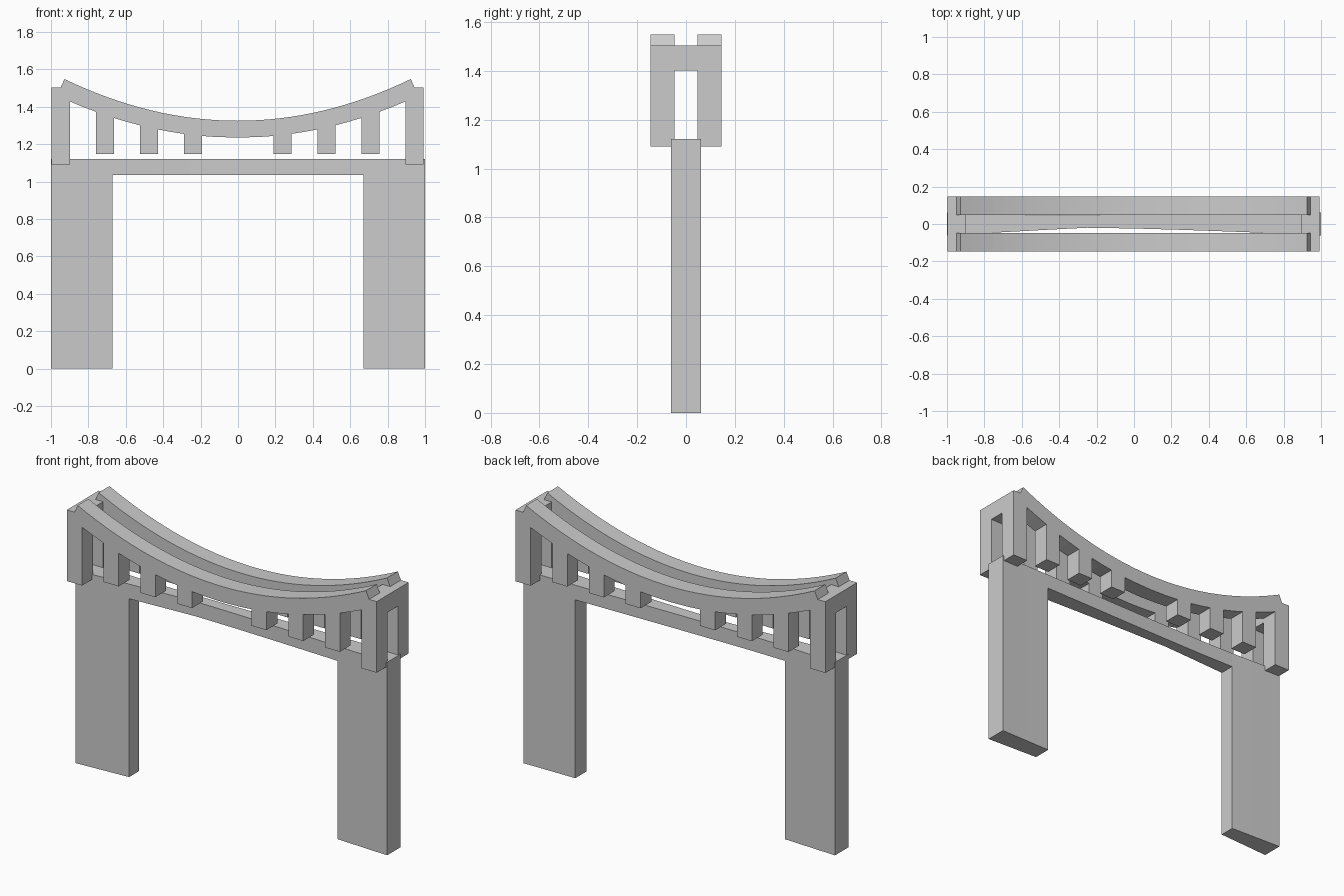
import bpy, bmesh
from mathutils import Vector

if "Cube" in bpy.data.objects:
    bpy.data.objects.remove(bpy.data.objects["Cube"])


def finish(bm, name):
    bmesh.ops.recalc_face_normals(bm, faces=bm.faces)
    mesh = bpy.data.meshes.new(name)
    bm.to_mesh(mesh)
    bm.free()
    obj = bpy.data.objects.new(name, mesh)
    bpy.context.collection.objects.link(obj)
    return obj


def prism(name, points, start, push):
    """Extrude a closed outline of 3D points; 'start' offsets it, 'push' is the depth."""
    bm = bmesh.new()
    face = bm.faces.new([bm.verts.new(Vector(p) + Vector(start)) for p in points])
    new = bmesh.ops.extrude_face_region(bm, geom=[face], use_keep_orig=True)["geom"]
    bmesh.ops.translate(bm, vec=push,
                        verts=[v for v in new if isinstance(v, bmesh.types.BMVert)])
    bmesh.ops.triangulate(bm, faces=[f for f in bm.faces if len(f.verts) > 4])
    return finish(bm, name)


# Gateway: two wide legs and a lintel in one piece, slightly thinner mid-span
# stations: x, front y, back y
stations = [(-1, -.061, .062), (-.83, -.051, .055), (-.67, -.042, .048),
            (-.45, -.030, .045), (-.25, -.020, .046), (0, -.024, .049),
            (.25, -.031, .053), (.45, -.038, .056), (.67, -.046, .059),
            (.83, -.053, .060), (1, -.061, .062)]
rows = [0, 1.035, 1.12]
bm = bmesh.new()
cache = {}


def vert(i, j):
    if (i, j) not in cache:
        cache[i, j] = bm.verts.new((stations[i][0], stations[i][1], rows[j]))
    return cache[i, j]


for i in range(len(stations) - 1):
    mid = (stations[i][0] + stations[i + 1][0]) / 2
    for j in range(2):
        if j == 1 or abs(mid) > .67:
            bm.faces.new([vert(i, j), vert(i + 1, j), vert(i + 1, j + 1), vert(i, j + 1)])
new = bmesh.ops.extrude_face_region(bm, geom=bm.faces[:], use_keep_orig=True)["geom"]
for v in new:
    if isinstance(v, bmesh.types.BMVert):
        v.co.y = min(stations, key=lambda s: abs(s[0] - v.co.x))[2]
finish(bm, "gateway")

# End frames: paired posts joined by a cap
W, IN = .146, .047
frame = [(-W, 1.09), (-IN, 1.09), (-IN, 1.402), (IN, 1.402),
         (IN, 1.09), (W, 1.09), (W, 1.503), (-W, 1.503)]
for name, x in (("left_end_frame", -.997), ("right_end_frame", .895)):
    prism(name, [(0, y, z) for y, z in frame], (x, 0, 0), (.098, 0, 0))


# Sagging rails with square hanging blocks underneath
def underside(x):
    return 1.235 + .24 * x * x


outline = []
N = 32
for k in range(N + 1):                       # upper curve
    x = -.926 + 1.852 * k / N
    outline.append((x, 1.325 + .26 * x * x))
outline.append((.965, 1.46))
half = []                                    # lower curve, outside to centre
half.append((.90, underside(.90)))
half.append((.83, underside(.83)))
for c in (.71, .475, .239):
    a, b = c + .048, c - .048
    half += [(a, underside(a)), (a, 1.148), (b, 1.148), (b, underside(b))]
    half.append((b - .07, underside(b - .07)))
outline += half + [(0, underside(0))] + [(-x, z) for x, z in reversed(half)]
outline.append((-.965, 1.46))
for name, y in (("front_rail", -W), ("back_rail", IN)):
    prism(name, [(x, 0, z) for x, z in outline], (-.002, y, 0), (0, W - IN, 0))
